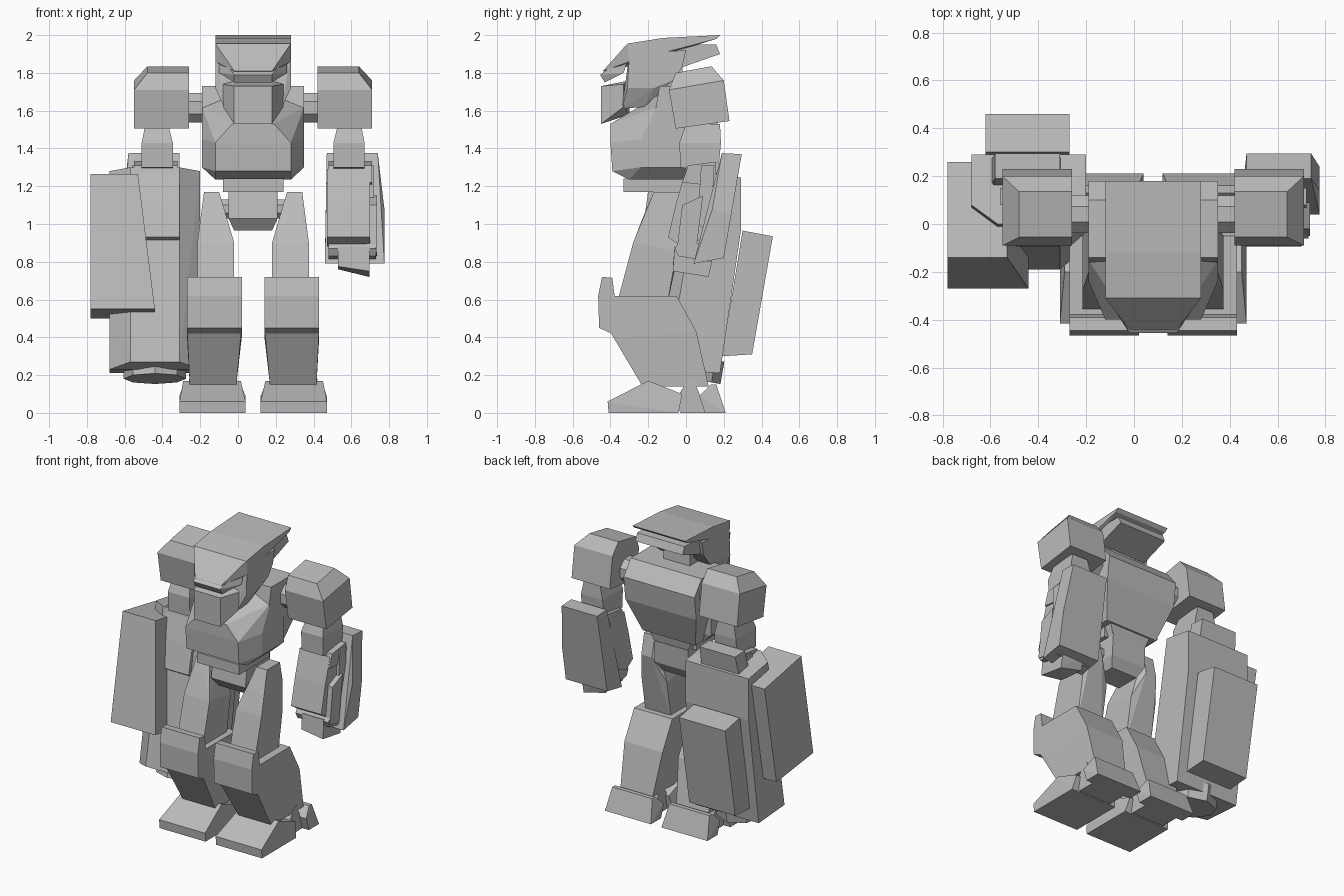
import bpy
import bmesh
import math

cube = bpy.data.objects.get("Cube")
if cube:
    bpy.data.objects.remove(cube, do_unlink=True)

BODY_CENTRE = .08  # the weapon arm shifts the body off centre

armour = bpy.data.materials.new("armour_grey")
armour.use_nodes = True
GREY = (.5, .5, .5, 1)
armour.diffuse_color = GREY
armour.node_tree.nodes["Principled BSDF"].inputs["Base Color"].default_value = GREY


def solid(name, points):
    """Flat-faced convex armour block around the given points."""
    bm = bmesh.new()
    for point in points:
        bm.verts.new(point)
    result = bmesh.ops.convex_hull(bm, input=bm.verts)
    loose = set(result["geom_interior"]) | set(result["geom_unused"])
    loose = [item for item in loose if isinstance(item, bmesh.types.BMVert)]
    bmesh.ops.delete(bm, geom=loose, context="VERTS")
    bmesh.ops.dissolve_limit(bm, angle_limit=math.radians(2), verts=bm.verts, edges=bm.edges)
    bmesh.ops.recalc_face_normals(bm, faces=bm.faces)
    mesh = bpy.data.meshes.new(name)
    bm.to_mesh(mesh)
    bm.free()
    mesh.materials.append(armour)
    part = bpy.data.objects.new(name, mesh)
    bpy.context.collection.objects.link(part)
    return part


def spread(sections, side):
    """Side profiles (y, z) placed at every x of their section."""
    return [(BODY_CENTRE + side * x, y, z)
            for xs, profile in sections for x in xs for y, z in profile]


def single(name, *sections):
    solid(name, spread(sections, 1))


def centre(name, *sections):
    solid(name, spread(sections, 1) + spread(sections, -1))


def pair(name, *sections):
    for label, side in (("left_", 1), ("right_", -1)):
        solid(label + name, spread(sections, side))


def octagon(y, z, radius):
    corners = [math.radians(45 * step + 22.5) for step in range(8)]
    return [(y + radius * math.cos(a), z + radius * math.sin(a)) for a in corners]


# Head
centre("helmet_crown",
       ([.2], [(.18, 2), (.16, 1.98), (-.12, 1.985), (-.31, 1.955), (-.3, 1.86), (-.05, 1.93)]),
       ([.1], [(-.44, 1.81), (-.42, 1.8)]))
centre("helmet_neck_guard",
       ([.18], [(.16, 1.95), (.18, 1.9), (-.02, 1.83), (-.1, 1.95)]))
centre("helmet_side",
       ([.2], [(0, 1.92), (-.02, 1.83), (-.07, 1.76), (-.17, 1.72), (-.31, 1.72), (-.3, 1.9)]),
       ([.15], [(-.22, 1.62), (-.34, 1.61)]))
centre("visor_brim",
       ([.1], [(-.455, 1.79), (-.43, 1.75)]),
       ([.18], [(-.3, 1.9), (-.33, 1.8)]))
centre("face_mask",
       ([.1], [(-.45, 1.53), (-.45, 1.73), (-.3, 1.58), (-.3, 1.76)]),
       ([.16], [(-.33, 1.62), (-.33, 1.74)]))
centre("neck", ([.1], [(-.25, 1.55), (0, 1.55), (-.02, 1.85), (-.2, 1.85)]))

# Torso
centre("chest",
       ([.27], [(-.15, 1.62), (-.24, 1.45), (-.24, 1.3), (0, 1.3), (0, 1.62)]),
       ([.2], [(-.4, 1.43), (-.39, 1.28), (-.3, 1.235), (-.02, 1.235)]),
       ([.11], [(-.4, 1.53), (-.15, 1.68)]))
centre("upper_back",
       ([.27], [(-.14, 1.73), (.1, 1.73), (.18, 1.63), (.16, 1.47), (-.18, 1.5)]),
       ([.2], [(-.05, 1.24), (.07, 1.24)]))
centre("abdomen", ([.16], [(-.33, 1.17), (-.33, 1.24), (0, 1.24), (0, 1.17)]))
centre("waist",
       ([.16], [(-.05, 1.25), (.06, 1.25)]),
       ([.1], [(-.05, 1.1), (.03, 1.1)]))
centre("pelvis",
       ([.13], [(-.2, 1.18), (-.22, 1.03), (.05, 1.18), (.04, 1.03)]),
       ([.1], [(-.17, .965), (0, .965)]))
centre("hip_axle", ([.2], octagon(-.09, 1.08, .055)))

# Legs
pair("thigh",
     ([.18, .26], [(-.17, 1.17), (-.03, 1.17), (-.23, 1.03), (0, 1.03)]),
     ([.1, .295], [(-.28, .9), (-.05, .86), (-.36, .6), (-.1, .57)]))
pair("shin",
     ([.06, .35], [(-.38, .62), (-.42, .46), (-.35, .4), (-.05, .62), (.055, .43)]),
     ([.09, .335], [(-.23, .14), (.12, .14)]))
pair("kneecap",
     ([.06, .35], [(-.465, .62), (-.445, .72), (-.39, .715), (-.38, .6), (-.46, .45), (-.35, .4)]))
pair("toe",
     ([.04, .39], [(-.41, 0), (-.415, .06), (-.04, 0)]),
     ([.065, .37], [(-.2, .17), (-.13, .13), (-.02, .1)]))
pair("foot_middle",
     ([.09, .34], [(-.06, .06), (-.03, 0), (.11, 0), (.07, .1), (.04, .18), (0, .16)]))
pair("heel",
     ([.04, .39], [(.1, 0), (.21, 0), (.07, .09)]),
     ([.065, .37], [(.13, .15), (.16, .15)]))

# Arms
pair("shoulder_axle", ([.25, .36], octagon(.04, 1.615, .085)))
pair("shoulder_pad",
     ([.34, .56], [(-.055, 1.8), (.135, 1.835)]),
     ([.34, .63], [(-.09, 1.71), (.2, 1.76), (.23, 1.545), (-.055, 1.505)]))
pair("upper_arm",
     ([.45, .57], [(0, 1.53), (.18, 1.53)]),
     ([.425, .59], [(.185, 1.43), (.17, 1.27), (-.03, 1.3), (-.035, 1.43)]))
pair("elbow_cuff", ([.4, .63], [(.01, 1.31), (.16, 1.33), (.16, 1.2), (-.02, 1.22)]))
pair("forearm",
     ([.39, .62], [(0, 1.29), (.15, 1.28), (.16, .95), (-.02, .88), (-.095, .93), (-.05, 1.12)]))
pair("forearm_side_plate", ([.6, .655], [(-.02, 1.1), (.09, 1.15), (.05, .83), (-.05, .85)]))
pair("elbow_side_plate", ([.6, .64], [(.08, 1.31), (.15, 1.31), (.13, .95), (.06, 1)]))
pair("wrist", ([.4, .65], [(-.06, .87), (-.04, .83), (.13, .8), (.15, .9), (-.04, .9)]))
pair("hand",
     ([.45], [(-.07, .775), (-.06, .88), (.15, .86), (.12, .76)]),
     ([.615], [(-.07, .75), (-.06, .88), (.15, .86), (.12, .72)]))
pair("arm_shield",
     ([.39, .66], [(.19, 1.375), (.295, 1.37)]),
     ([.38, .695], [(.14, 1.08), (.24, 1.05), (.04, .79), (.2, .82)]))

# Large weapon on the right arm, leaning back
single("weapon_body",
       ([-.76, -.28], [(.29, 1.245), (.29, .96), (.18, .21), (.08, 1.28), (-.1, .23)]),
       ([-.65, -.39], [(0, 1.3), (-.19, .27)]))
single("weapon_rear_box",
       ([-.7, -.35], [(.3, .965), (.46, .935), (.35, .31), (.19, .3)]))
single("weapon_side_box",
       ([-.86, -.61], [(-.14, 1.265), (.26, 1.19)]),
       ([-.86, -.52], [(-.27, .55), (.13, .5)]))
bpy.ops.mesh.primitive_cylinder_add(vertices=8, radius=.165, depth=.12,
                                    location=(-.44, .03, .24), rotation=(-.17, 0, 0))
muzzle = bpy.context.object
muzzle.name = "weapon_muzzle"
muzzle.data.materials.append(armour)
